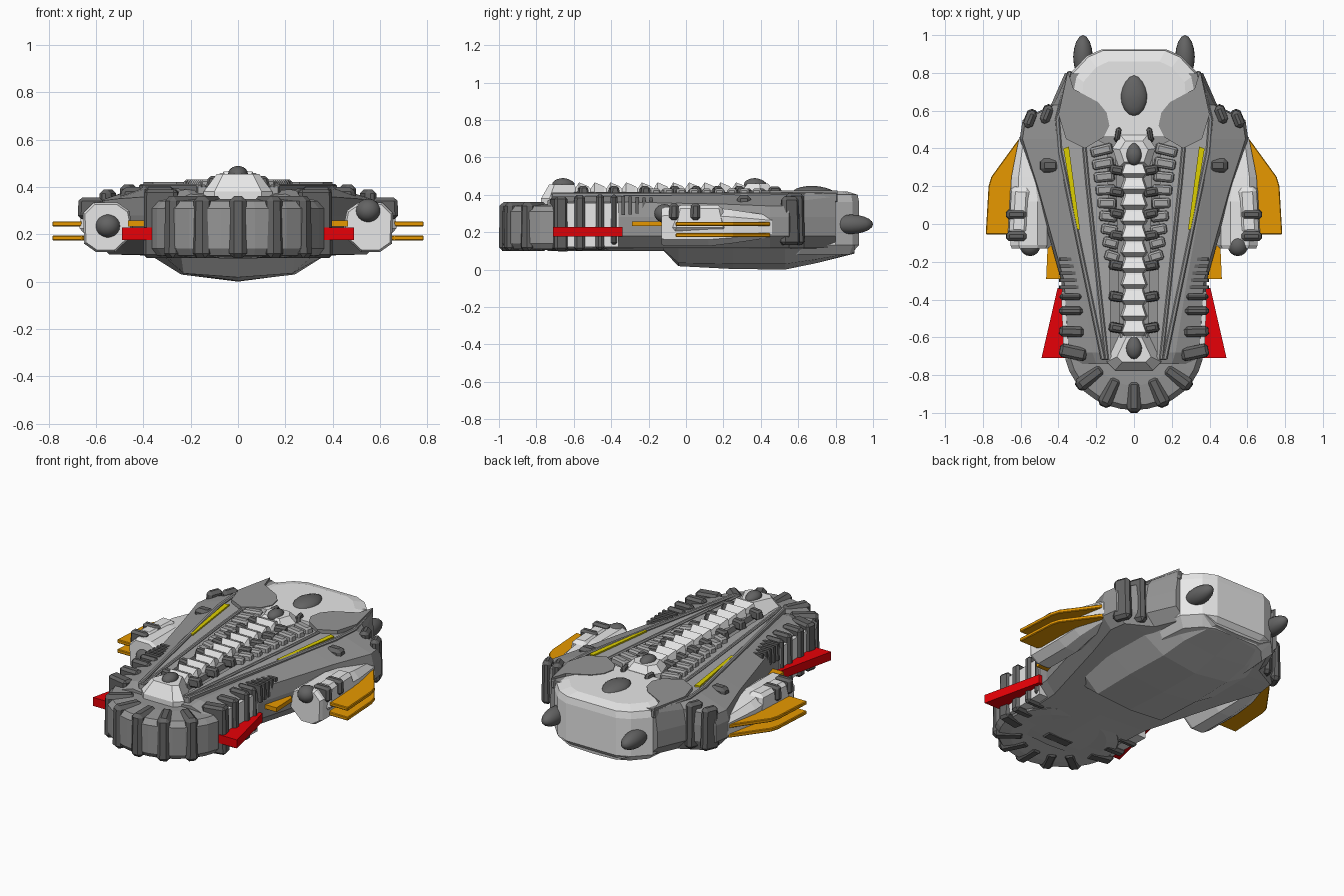
import bpy, bmesh, math
from mathutils import Matrix, Vector

if "Cube" in bpy.data.objects:
    bpy.data.objects.remove(bpy.data.objects["Cube"])


def material(name, rgb):
    m = bpy.data.materials.new(name)
    m.diffuse_color = (*rgb, 1)
    m.use_nodes = True
    m.node_tree.nodes["Principled BSDF"].inputs["Base Color"].default_value = m.diffuse_color
    return m


LIGHT = material("light grey", (0.82, 0.82, 0.82))
UNDER = material("underside grey", (0.55, 0.55, 0.55))
MID = material("mid grey", (0.30, 0.30, 0.30))
PANEL = material("panel grey", (0.38, 0.38, 0.38))
DARK = material("dark grey", (0.125, 0.125, 0.125))
ORANGE = material("orange", (0.83, 0.33, 0.0))
RED = material("red", (0.80, 0.0, 0.002))
YELLOW = material("yellow", (0.72, 0.62, 0.0))


def finish(name, bm, mat, bevel=0.0, mirror=False, smooth=False):
    bmesh.ops.recalc_face_normals(bm, faces=bm.faces)
    me = bpy.data.meshes.new(name)
    bm.to_mesh(me)
    bm.free()
    me.materials.append(mat)
    for p in me.polygons:
        p.use_smooth = smooth
    ob = bpy.data.objects.new(name, me)
    bpy.context.collection.objects.link(ob)
    if bevel:
        b = ob.modifiers.new("bevel", "BEVEL")
        b.width, b.segments, b.limit_method = bevel, 1, "ANGLE"
    if mirror:
        ob.modifiers.new("mirror", "MIRROR").use_mirror_merge = False
    return ob


def loft(name, rings, mat, **kw):
    """Skin between rings of equal point count, with end caps."""
    bm = bmesh.new()
    rs = [[bm.verts.new(p) for p in r] for r in rings]
    n = len(rs[0])
    for a, b in zip(rs, rs[1:]):
        for i in range(n):
            j = (i + 1) % n
            bm.faces.new((a[i], a[j], b[j], b[i]))
    bm.faces.new(rs[0])
    bm.faces.new(rs[-1])
    return finish(name, bm, mat, **kw)


def prism(name, outline, z0, z1, mat, **kw):
    return loft(name, [[(x, y, z) for x, y in outline] for z in (z0, z1)], mat, **kw)


def both(half):
    """Close a half outline (x >= 0) with its mirror image."""
    return half + [(-p[0], *p[1:]) for p in reversed(half) if p[0] > 0]


def blocks(name, items, mat, **kw):
    """Boxes: (x, y, z), (length x, y, z), z turn in degrees, top scale."""
    bm = bmesh.new()
    for loc, size, turn, top in items:
        m = (Matrix.Translation(loc) @ Matrix.Rotation(math.radians(turn), 4, "Z")
             @ Matrix.Diagonal((*size, 1)))
        for v in bmesh.ops.create_cube(bm, size=1)["verts"]:
            if v.co.z > 0:
                v.co.x *= top
                v.co.y *= top
            v.co = m @ v.co
    return finish(name, bm, mat, **kw)


def bullet(name, loc, size, mat, mirror=False, point=0.0):
    """Rounded studs; point narrows them towards +y."""
    bm = bmesh.new()
    bmesh.ops.create_uvsphere(bm, u_segments=16, v_segments=10, radius=1)
    for v in bm.verts:
        k = 1 - point * max(v.co.y, 0)
        v.co = Vector(loc) + Vector((v.co.x * size[0] * k, v.co.y * size[1], v.co.z * size[2] * k))
    return finish(name, bm, mat, mirror=mirror, smooth=True)


# main hull: y, outer half width, top half width, top z, shoulder z
rings = []
for y, xo, xt, zt, zs in [(-0.74, .33, .20, .37, .33), (-0.68, .36, .22, .39, .36),
                          (-0.3, .385, .28, .395, .36), (0.2, .525, .37, .40, .35),
                          (0.45, .605, .41, .40, .34), (0.55, .59, .42, .40, .34),
                          (0.63, .44, .40, .405, .37), (0.80, .365, .35, .41, .39)]:
    half = [(0, y, zt - .02), (xt, y, zt), (xo - .015, y, zs), (xo, y, .28),
            (xo, y, .18), (xo - .06, y, .115), (0, y, .10)]
    rings.append(both(half))
hull = loft("hull", rings, MID)
hull.data.materials.append(UNDER)
for p in hull.data.polygons:
    p.material_index = int(p.normal.z < -.9)

# rear body with chamfered corners
outline = both([(0, .925), (.17, .925), (.25, .89), (.335, .80), (.35, .62), (.30, .46), (0, .46)])
loft("rear_body", [[(x * s, .46 + (y - .46) * t, z) for x, y in outline]
                   for s, t, z in [(.85, .9, .08), (1, 1, .13), (1, 1, .36), (.97, .985, .40), (.80, .86, .418)]], LIGHT)

# belly keel
loft("belly", [both([(0, y, z0), (w0, y, z1), (w1, y, .13), (0, y, .14)])
               for y, z0, w0, z1, w1 in [(-.12, .10, .24, .105, .32), (-.04, .018, .23, .035, .34),
                                         (.25, .003, .24, .03, .40), (.53, .0, .23, .03, .40),
                                         (.70, .035, .22, .055, .33), (.90, .085, .16, .09, .24)]], UNDER)

# oval nose drum with a lighter underside
circle = [(math.cos(i * math.pi / 16), math.sin(i * math.pi / 16)) for i in range(32)]
drum = loft("nose_drum", [[(x * r * 1.12, -.655 + y * r, z) for x, y in circle]
                          for r, z in [(.05, .115), (.25, .105), (.31, .11), (.33, .14), (.33, .31), (.305, .34), (.2, .35)]],
            MID)
drum.data.materials.append(UNDER)
for p in drum.data.polygons:
    p.material_index = int(p.normal.z < -.8)
blocks("nose_underside_stud", [((0, -.66, .112), (.16, .05, .03), 0, 1.3)], DARK)

# ribs around the nose
ribs = []
for a in (-90, -64, -37, -116, -143):
    r = math.radians(a)
    ribs.append(((.29 * math.cos(r), -.66 + .253 * math.sin(r), .23), (.176, .076, .262), a, .94))
blocks("nose_ribs", ribs, DARK, bevel=.02)

# light flank panels with ribs shrinking towards the rear
prism("flank_panels", [(.30, -.70), (.355, -.70), (.375, -.66), (.385, -.36), (.30, -.36)], .12, .355, LIGHT, mirror=True)
blocks("flank_ribs", [((.322, -.68, .245), (.15, .074, .29), 12, .95),
                      ((.33, -.57, .25), (.134, .058, .295), 2, .95), ((.333, -.46, .255), (.13, .046, .295), 0, .95),
                      ((.333, -.385, .265), (.125, .038, .27), 0, .95)], DARK, bevel=.014, mirror=True)
blocks("flank_gills", [((.343 + .004 * i, -.335 + .037 * i, .342), (.11 - .009 * i, .019, .10 - .004 * i), 0, .9)
                       for i in range(5)], DARK, mirror=True)

# top panels, edge rails and yellow strips
prism("top_panels", [(.35, .80), (.415, .55), (.40, .38), (.17, -.72), (.12, -.72), (.14, .42), (.30, .5)],
      .35, .40, PANEL, mirror=True)
edge = [(.352, .81), (.418, .55), (.405, .38), (.175, -.72)]
prism("outer_rails", edge + [(x - .025, y) for x, y in reversed(edge)], .36, .412, MID, mirror=True, bevel=.006)
edge = [(.275, .42), (.255, .2), (.155, -.72)]
prism("inner_rails", edge + [(x - .022, y) for x, y in reversed(edge)], .36, .41, MID, mirror=True, bevel=.006)
prism("rear_wing_plates", [(.35, .81), (.32, .715), (.19, .645), (.145, .59), (.13, .52), (.16, .46),
                           (.26, .40), (.36, .45), (.40, .58)], .38, .422, MID, mirror=True)
prism("yellow_strips", [(.345, .41), (.374, .40), (.304, -.03), (.286, -.03)], .402, .411, YELLOW, mirror=True)

# spine: floor, vertebrae, side ribs and dark hooks
prism("spine_floor", both([(0, .42), (.10, .42), (.075, -.60), (0, -.60)]), .36, .415, MID)
bm_rings = []
y = .33
for i in range(11):
    for yy, w, z in ((y, .045, .432), (y - .012, .045, .445), (y - .062, .062, .466), (y - .082, .05, .435)):
        bm_rings.append(both([(w, yy, z), (w + .012, yy, .40)]))
    y -= .084
loft("vertebrae", bm_rings, LIGHT)
blocks("spine_side_ribs", [((.172 - .007 * i, .39 - .07 * i, .405), (.125 - .005 * i, .058, .055), -14 + 4 * i, .85)
                           for i in range(9)], PANEL, mirror=True, bevel=.01)
blocks("spine_hooks", [((.09, yy, .418), (.09, .056, .055), 10, .75)
                       for yy in (.285, .17, .055, -.06, -.22, -.385, -.55)] +
       [((.085, .475, .42), (.035, .09, .05), 10, .6)], DARK, mirror=True, bevel=.012)

# light caps at both spine ends
loft("nose_cap", [[(x * s, -.66 + (yy + .66) * s, z) for x, yy in
                   both([(0, -.775), (.10, -.775), (.145, -.73), (.065, -.56), (0, -.56)])]
                  for s, z in [(1, .33), (1, .38), (.62, .455)]], LIGHT)
loft("spine_rear_cap", [[(x * s, .38 + (yy - .38) * s, z) for x, yy in
                         both([(0, .47), (.07, .47), (.115, .40), (.08, .30), (0, .30)])]
                        for s, z in [(1, .39), (1, .42), (.65, .46)]], LIGHT)
bullet("nose_cap_stud", (0, -.655, .455), (.042, .06, .034), DARK, point=.2)
bullet("rear_cap_stud", (0, .37, .455), (.042, .06, .034), DARK, point=.2)
bullet("rear_dome", (0, .68, .412), (.072, .11, .036), DARK, point=.2)

# rear thruster bullets
bullet("rear_thrusters", (.27, .885, .242), (.052, .115, .052), DARK, mirror=True, point=.05)

# shoulder clamps and hull studs
blocks("shoulder_clamps", [((.462, .58, .27), (.06, .11, .28), 22, .88), ((.55, .555, .26), (.06, .11, .26), 22, .85)],
       DARK, mirror=True, bevel=.018)
blocks("hull_studs", [((.445, .31, .368), (.11, .08, .062), 0, .85)], DARK, mirror=True, bevel=.018)

# side pods
section = [(.60, .125), (.65, .16), (.655, .29), (.61, .335), (.51, .335), (.46, .30), (.44, .2), (.52, .125)]
loft("side_pods", [[(.55 + (x - .55) * s + dx, yy, .23 + (z - .23) * s) for x, z in section]
                   for yy, s, dx in [(-.13, .92, 0), (-.11, 1, 0), (.12, 1, 0), (.25, .85, .01), (.46, .55, 0)]],
     LIGHT, mirror=True)
blocks("pod_covers", [((.605, .07, .275), (.12, .30, .14), 3, .8)], LIGHT, mirror=True, bevel=.02)
blocks("pod_straps", [((.622, .05, .31), (.112, .052, .09), 0, .92), ((.622, -.065, .31), (.112, .052, .09), 0, .92)],
       DARK, mirror=True, bevel=.014)
bullet("pod_gun_right", (.55, -.115, .30), (.054, .055, .05), DARK)
bullet("pod_gun_left", (-.55, -.115, .235), (.054, .055, .05), DARK)

# orange fins, small orange fins and red nose fins
for k, z in (("lower", .184), ("upper", .244)):
    prism(k + "_fins", [(.56, .45), (.61, .45), (.755, .25), (.77, .20), (.785, -.055), (.66, -.055), (.58, .1)],
          z - .011, z + .011, ORANGE, mirror=True, bevel=.004)
prism("small_fins", [(.38, -.29), (.465, -.29), (.458, -.13), (.40, -.08)], .232, .258, ORANGE, mirror=True)
prism("red_fins", [(.35, -.34), (.405, -.34), (.49, -.71), (.35, -.71)], .176, .228, RED, mirror=True)
